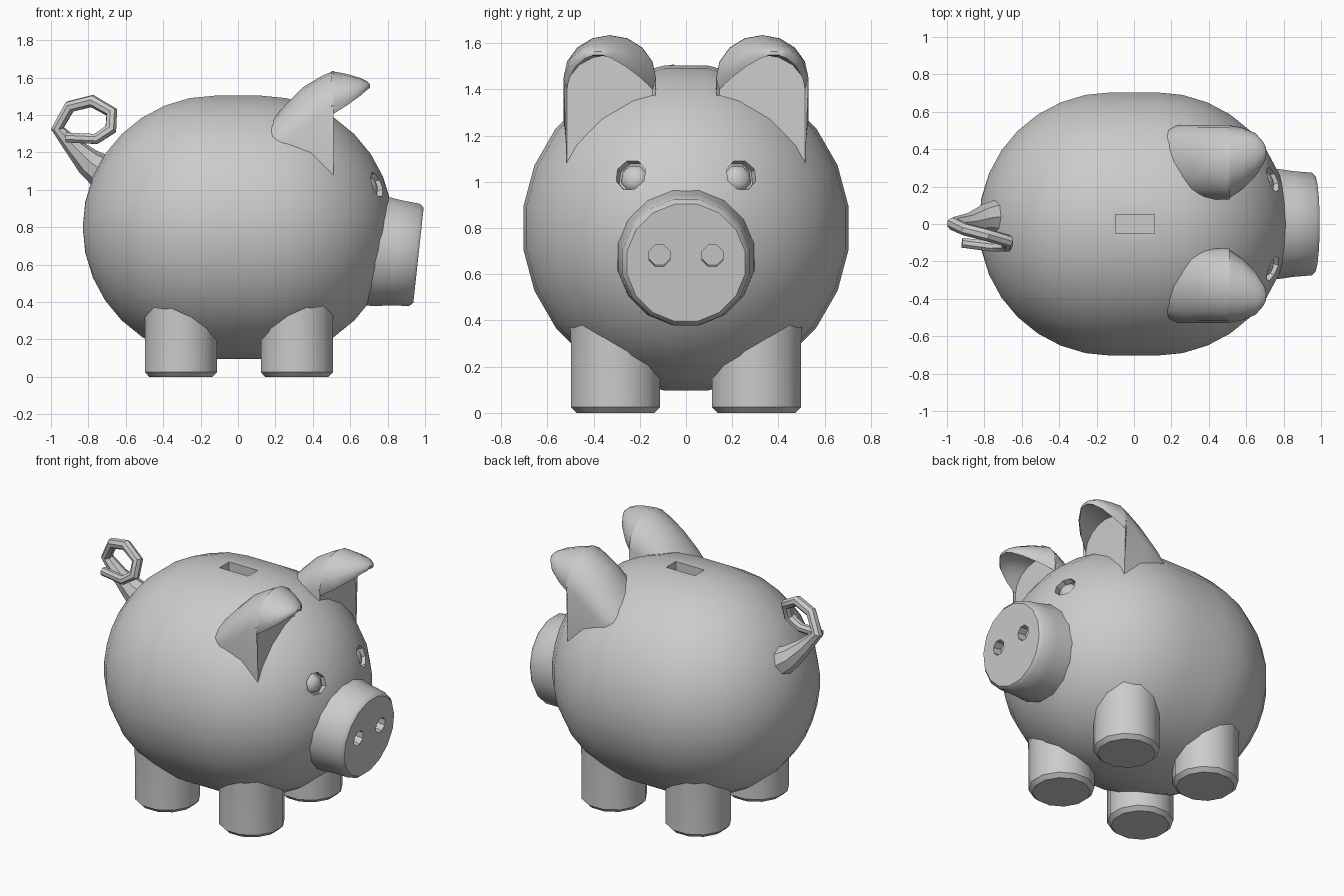
import bpy, bmesh
from math import sin, cos, pi
from mathutils import Vector

if "Cube" in bpy.data.objects:
    bpy.data.objects.remove(bpy.data.objects["Cube"])


def loft(name, rings):
    """Skin a list of equal-length point rings and cap both ends."""
    bm = bmesh.new()
    rows = [[bm.verts.new(p) for p in r] for r in rings]
    n = len(rows[0])
    for a, b in zip(rows, rows[1:]):
        for i in range(n):
            j = (i + 1) % n
            bm.faces.new((a[i], a[j], b[j], b[i]))
    bm.faces.new(rows[0])
    bm.faces.new(rows[-1])
    bmesh.ops.recalc_face_normals(bm, faces=bm.faces)
    me = bpy.data.meshes.new(name)
    bm.to_mesh(me)
    bm.free()
    ob = bpy.data.objects.new(name, me)
    bpy.context.collection.objects.link(ob)
    return ob


def lathe(name, origin, axis, profile, sides):
    """Turn (distance, radius) pairs around an axis through origin."""
    o = Vector(origin)
    q = Vector(axis).to_track_quat('Z', 'Y')
    return loft(name, [[o + q @ Vector((r * cos(2 * pi * (i + .5) / sides),
                                        r * sin(2 * pi * (i + .5) / sides), d))
                        for i in range(sides)] for d, r in profile])


def cut(ob, cutter):
    m = ob.modifiers.new("cut", 'BOOLEAN')
    m.operation = 'DIFFERENCE'
    m.solver = 'EXACT'
    m.object = cutter
    bpy.context.view_layer.objects.active = ob
    bpy.ops.object.modifier_apply(modifier=m.name)
    bpy.data.objects.remove(cutter)


# Body: two hemispheres joined by a short cylinder
R, C = 0.71, 0.12
angles = [pi / 2 * k / 8 for k in range(9)]
prof = [(-C - R * cos(a), max(R * sin(a), .004)) for a in angles]
prof += [(-x, r) for x, r in reversed(prof)]
body = lathe("body", (0, 0, .8), (1, 0, 0), prof, 24)

# Coin slot
bpy.ops.mesh.primitive_cube_add(size=1, location=(.005, 0, 1.5))
slot = bpy.context.object
slot.scale = (.21, .1, .24)
bpy.context.view_layer.update()
cut(body, slot)

# Eye sockets with shallow eyeballs
for s in (1, -1):
    p = Vector((.745, .24 * s, 1.03))
    n = (p - Vector((C, 0, .8))).normalized()
    cut(body, lathe("eye_cutter", p, n, [(-.045, .07), (.1, .07)], 8))
    lathe("eye", p, n, [(-.05, .062), (-.03, .055), (-.015, .035), (-.01, .004)], 8)

# Snout with nostrils
tilt = Vector((.994, 0, -.108))
face = Vector((.965, 0, .65))
snout = lathe("snout", face, tilt,
              [(-.36, .31), (-.2, .3), (-.12, .288), (-.02, .28), (0, .26)], 16)
for s in (1, -1):
    cut(snout, lathe("nostril_cutter", face + Vector((.003, .115 * s, .03)), tilt,
                     [(-.06, .05), (.1, .05)], 8))

# Legs
for xn, x in (("front", .315), ("back", -.305)):
    for yn, s in (("left", 1), ("right", -1)):
        lathe(f"{xn}_{yn}_leg", (x, .305 * s, 0), (0, 0, 1),
              [(0, .175), (.025, .2), (.3, .2), (.5, .21)], 12)

# Ears: arched sections along x, solid at the back, a hollow hood in front
# x, y centre, half width, edge z, top z, under-edge z, under-middle z
sections = [
    (.15, .33, .18, 1.20, 1.34, 1.05, 1.05),
    (.25, .33, .20, 1.27, 1.45, 1.05, 1.05),
    (.35, .33, .20, 1.34, 1.55, 1.05, 1.05),
    (.45, .33, .20, 1.42, 1.61, 1.05, 1.05),
    (.51, .33, .20, 1.45, 1.635, 1.05, 1.05),
    (.50, .33, .20, 1.45, 1.635, 1.40, 1.55),
    (.58, .35, .165, 1.48, 1.62, 1.45, 1.56),
    (.65, .37, .115, 1.52, 1.60, 1.50, 1.555),
    (.69, .38, .06, 1.55, 1.58, 1.535, 1.545),
    (.705, .38, .03, 1.555, 1.565, 1.545, 1.55),
]
arc = [pi * i / 8 for i in range(9)]
for yn, s in (("left", 1), ("right", -1)):
    rings = []
    for x, yc, w, ze, zt, zl, zu in sections:
        top = [(x, s * (yc + w * cos(a)), ze + (zt - ze) * sin(a)) for a in arc]
        low = [(x, s * (yc + .93 * w * cos(a)), zl + (zu - zl) * sin(a)) for a in reversed(arc)]
        rings.append(top + low)
    loft(f"{yn}_ear", rings)

# Curly tail: tapered tube along a path of (x, y, z, radius)
path = [(-.70, .04, 1.08, .10), (-.80, .03, 1.15, .075), (-.88, .01, 1.23, .05),
        (-.965, 0, 1.33, .036), (-.90, -.03, 1.445, .034), (-.78, -.06, 1.475, .034),
        (-.675, -.09, 1.415, .034), (-.68, -.115, 1.325, .034),
        (-.76, -.12, 1.272, .03), (-.92, -.10, 1.28, .028)]
cu = bpy.data.curves.new("tail_path", 'CURVE')
cu.dimensions = '3D'
cu.bevel_depth = 1
cu.bevel_resolution = 2
cu.use_fill_caps = True
sp = cu.splines.new('POLY')
sp.points.add(len(path) - 1)
for pt, (x, y, z, r) in zip(sp.points, path):
    pt.co = (x, y, z, 1)
    pt.radius = r
tail = bpy.data.objects.new("tail", cu)
bpy.context.collection.objects.link(tail)
bpy.ops.object.select_all(action='DESELECT')
tail.select_set(True)
bpy.context.view_layer.objects.active = tail
bpy.ops.object.convert(target='MESH')

# Smooth shading with crisp edges
bpy.ops.object.select_all(action='SELECT')
bpy.ops.object.shade_smooth_by_angle(angle=pi / 4.5)
